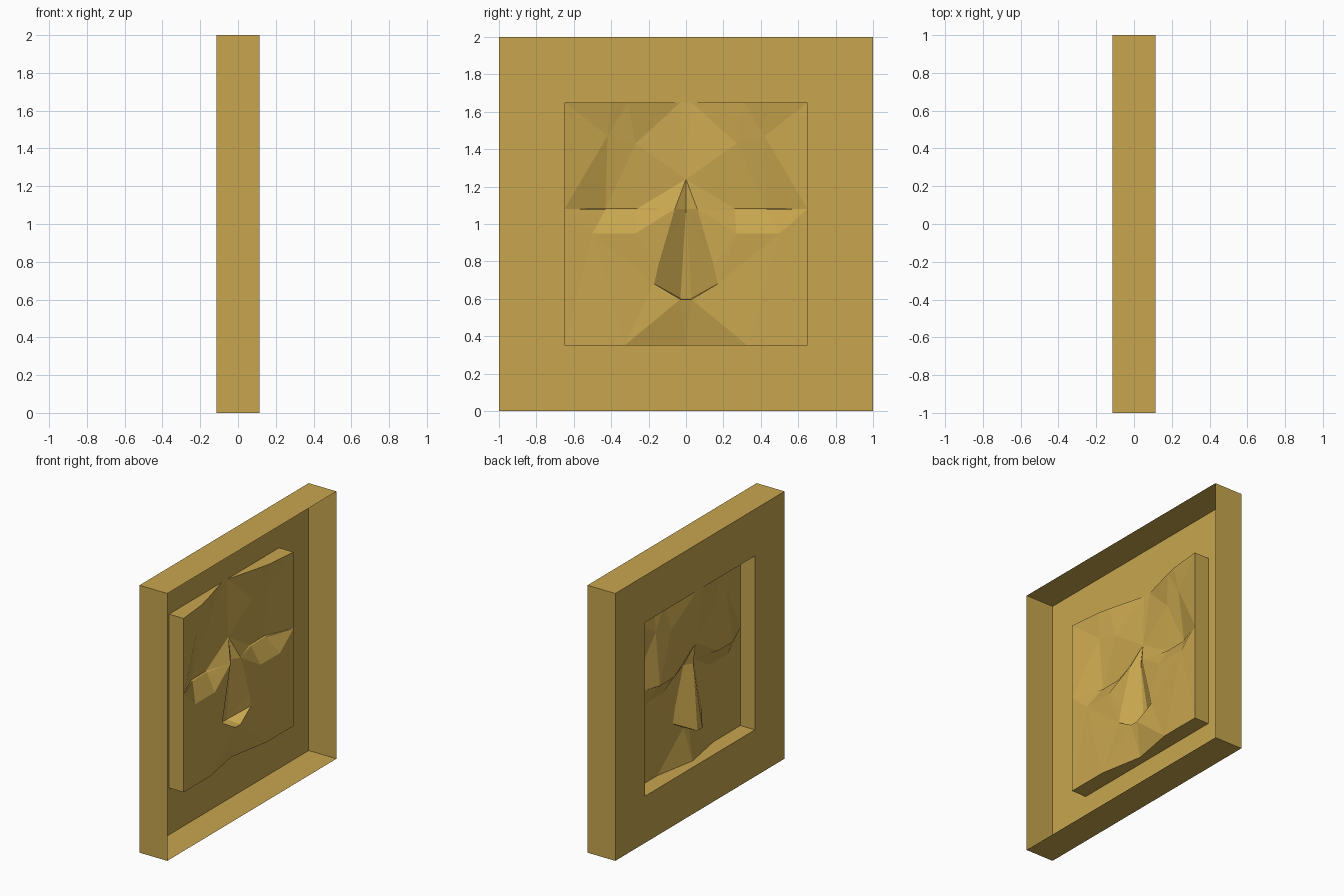
import bpy, bmesh
from mathutils import Vector
from mathutils.geometry import delaunay_2d_cdt

if "Cube" in bpy.data.objects:
    bpy.data.objects.remove(bpy.data.objects["Cube"])

T = 0.115                      # half thickness of the tile
gold = bpy.data.materials.new("sandy gold")
gold.diffuse_color = (0.58, 0.38, 0.077, 1)
gold.use_nodes = True
gold.node_tree.nodes["Principled BSDF"].inputs["Base Color"].default_value = gold.diffuse_color


def half_object(name, verts, faces):
    """Make a +y half from (y, z, depth) points and mirror it across y = 0."""
    bm = bmesh.new()
    vs = [bm.verts.new((d - T, y, z)) for y, z, d in verts]
    for f in faces:
        bm.faces.new([vs[i] for i in f])
    bmesh.ops.recalc_face_normals(bm, faces=bm.faces)
    # visible side of the sheet points towards -x
    if sum(f.normal.x * f.calc_area() for f in bm.faces) > 0:
        bmesh.ops.reverse_faces(bm, faces=bm.faces)
    me = bpy.data.meshes.new(name)
    bm.to_mesh(me)
    bm.free()
    me.materials.append(gold)
    ob = bpy.data.objects.new(name, me)
    bpy.context.collection.objects.link(ob)
    m = ob.modifiers.new("mirror", 'MIRROR')
    m.use_axis = (False, True, False)
    m.merge_threshold = 0.0005
    return ob


# Open-backed tile: front panel with a square window, plus thin outer walls
D = 2 * T
half_object("tile_shell", [
    (0, 0, 0), (1, 0, 0), (1, 2, 0), (0, 2, 0),
    (0, .35, 0), (.65, .35, 0), (.65, 1.65, 0), (0, 1.65, 0),
    (0, 0, D), (1, 0, D), (1, 2, D), (0, 2, D)],
    [(0, 1, 5, 4), (1, 2, 6, 5), (2, 3, 7, 6),
     (0, 1, 9, 8), (1, 2, 10, 9), (2, 3, 11, 10)])

# Sunken face relief, half of it as landmarks (y, z, depth behind the panel)
P = {
    "chin": (0, .35, .06), "jaw": (.33, .35, .12), "low": (.65, .35, .12),
    "temple": (.65, 1.08, .12), "high": (.65, 1.65, .12),
    "hair_out": (.4, 1.65, .095), "hair": (.31, 1.65, .075),
    "hair_in": (.03, 1.65, 0), "crown": (0, 1.65, 0),
    "frown": (0, 1.24, .035), "bridge": (0, 1.08, .055),
    "tip": (0, .603, 0), "tip_side": (.03, .603, 0),
    "lip": (0, .597, .115), "lip_side": (.03, .597, .115),
    "wing": (.17, .68, .105), "nose_side": (.148, .78, .105),
    "eye_in": (.06, 1.08, .095), "fore": (.27, 1.43, .05),
    "brow_top": (.42, 1.47, .072),
    "brow_a": (.26, 1.083, .03), "brow_b": (.43, 1.083, .03),
    "lid_a": (.26, 1.077, .04), "lid_b": (.43, 1.077, .04),
    "eye_a": (.27, .95, .112), "eye_b": (.5, .95, .112),
}
names = list(P)
border = ["chin", "jaw", "low", "temple", "high", "hair_out", "hair", "hair_in",
          "crown", "frown", "bridge", "tip", "lip", "chin"]
chains = [
    border,
    ["bridge", "tip_side", "tip"],                             # nose ridge
    ["bridge", "eye_in", "nose_side", "wing", "tip_side"],     # nose flank
    ["wing", "lip_side", "lip"], ["tip_side", "lip_side"],     # under the nose
    ["lip_side", "jaw"],                                       # upper lip
    ["eye_in", "brow_a", "brow_b", "temple"],                  # brow edge
    ["eye_in", "lid_a", "lid_b", "temple"],
    ["eye_in", "eye_a", "eye_b", "temple"],                    # eye slit
    ["frown", "eye_in"], ["frown", "fore", "brow_top", "temple"],
    ["frown", "hair_in"], ["fore", "hair"], ["brow_top", "hair_out"],
]
idx = {n: i for i, n in enumerate(names)}
edges = [(idx[a], idx[b]) for c in chains for a, b in zip(c, c[1:])]
co, _, tris, orig, _, _ = delaunay_2d_cdt(
    [Vector(P[n][:2]) for n in names], edges, [], 1, 1e-5)
verts = [(c.x, c.y, P[names[o[0]]][2] if o else .1) for c, o in zip(co, orig)]
faces = [tuple(t) for t in tris]

# Window walls joining the relief rim to the panel
where = {o[0]: i for i, o in enumerate(orig) if o}
for a, b in zip(border[:8], border[1:8]):
    i, j = where[idx[a]], where[idx[b]]
    k = len(verts)
    verts += [(verts[i][0], verts[i][1], 0), (verts[j][0], verts[j][1], 0)]
    faces.append((i, j, k + 1, k))
half_object("face_relief", verts, faces)
